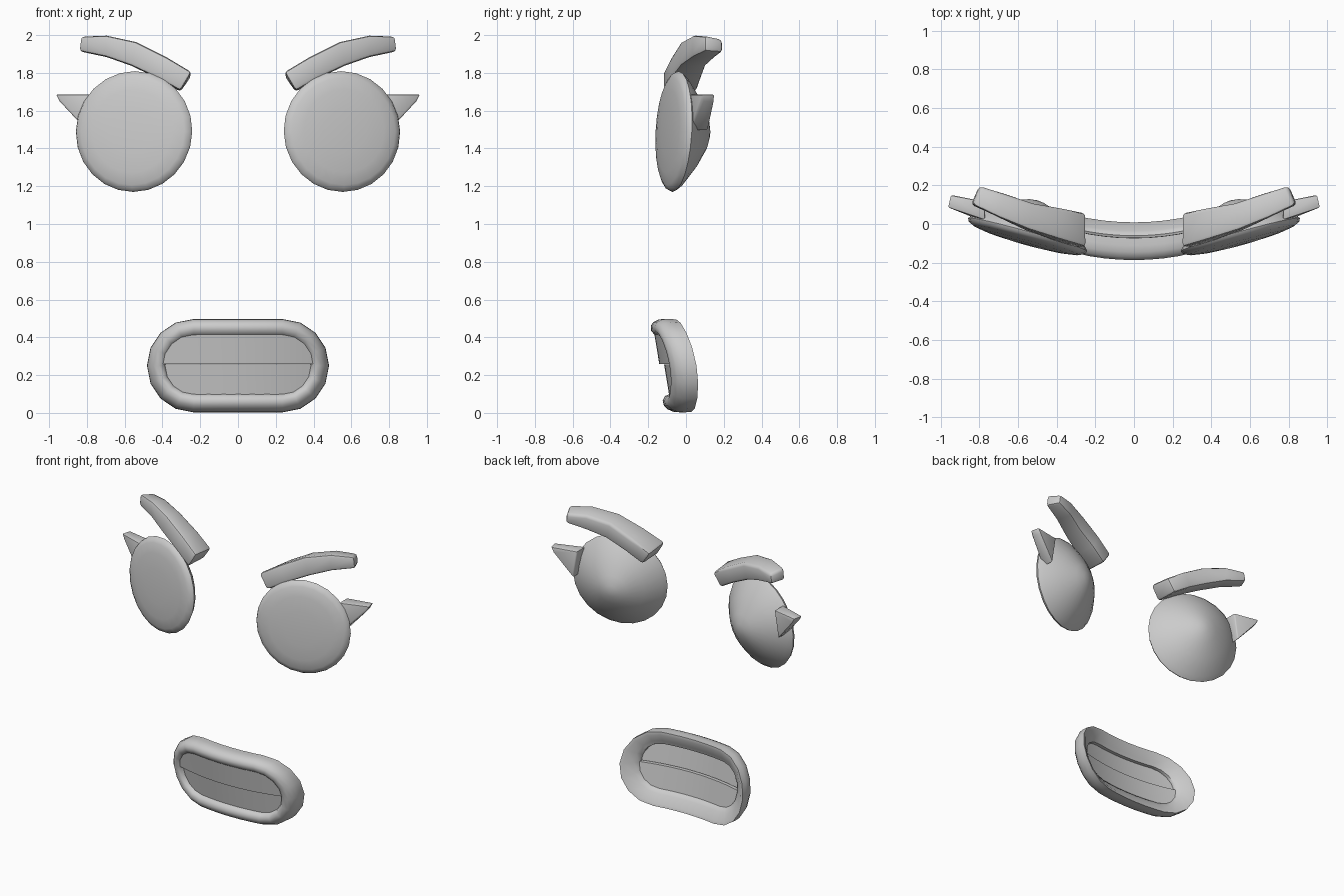
import bpy, bmesh, math
from mathutils import Matrix, Vector

if "Cube" in bpy.data.objects:
    bpy.data.objects.remove(bpy.data.objects["Cube"])


def finish(name, bm, mirror=False, angle=40):
    bmesh.ops.remove_doubles(bm, verts=bm.verts, dist=1e-5)
    bmesh.ops.recalc_face_normals(bm, faces=bm.faces)
    me = bpy.data.meshes.new(name)
    bm.to_mesh(me)
    bm.free()
    ob = bpy.data.objects.new(name, me)
    bpy.context.collection.objects.link(ob)
    bpy.ops.object.select_all(action='DESELECT')
    bpy.context.view_layer.objects.active = ob
    ob.select_set(True)
    bpy.ops.object.shade_smooth_by_angle(angle=math.radians(angle))
    if mirror:
        ob.modifiers.new("Mirror", 'MIRROR')
    return ob


def skin(bm, rings, wrap_rings=False, wrap_points=True):
    """Join successive rows of points with quads."""
    vs = [[bm.verts.new(p) for p in r] for r in rings]
    n, m = len(vs), len(vs[0])
    for i in range(n if wrap_rings else n - 1):
        for j in range(m if wrap_points else m - 1):
            a, b = vs[i], vs[(i + 1) % n]
            k = (j + 1) % m
            bm.faces.new((a[j], a[k], b[k], b[j]))
    return vs


def lofted_bar(name, stations, bevel, skew_x=0, drop=0):
    """Four-sided bar; station = bottom xz, top xz, front y, back y."""
    bm = bmesh.new()
    rings = []
    for i, (bx, bz, tx, tz, yf, yb) in enumerate(stations):
        s = skew_x * i / (len(stations) - 1)
        rings.append([(bx, yf, bz), (tx, yf, tz), (tx - s, yb, tz - drop), (bx - s, yb, bz - drop * .3)])
    vs = skin(bm, rings)
    bm.faces.new(vs[0])
    bm.faces.new(vs[-1])
    bmesh.ops.recalc_face_normals(bm, faces=bm.faces)
    sharp = [e for e in bm.edges if e.calc_face_angle(0) > math.radians(40)]
    bmesh.ops.bevel(bm, geom=sharp, offset=bevel, segments=2, profile=0.5, affect='EDGES')
    return finish(name, bm, mirror=True)


# Eyes: shallow front, domed back, turned outward and leaning back
profile = [(0, -.04), (.12, -.038), (.22, -.031), (.285, -.02), (.312, -.006), (.32, .01),
           (.295, .04), (.2, .112), (.1, .17), (.04, .19), (0, .195)]
bm = bmesh.new()
steps = 24
skin(bm, [[(r * math.cos(2 * math.pi * i / steps), d, r * math.sin(2 * math.pi * i / steps))
           for i in range(steps)] for r, d in profile])
bmesh.ops.remove_doubles(bm, verts=bm.verts, dist=1e-5)
bmesh.ops.dissolve_degenerate(bm, edges=bm.edges, dist=1e-6)
place = (Matrix.Translation((.553, -.065, 1.49)) @ Matrix.Rotation(math.radians(15.6), 4, 'Z')
         @ Matrix.Rotation(math.radians(-3), 4, 'X'))
bm.transform(place)
finish("eyes", bm, mirror=True, angle=60)

# Eyebrows: arched bars sweeping back
lofted_bar("eyebrows", [
    (.305, 1.705, .245, 1.805, -.12, .055),
    (.43, 1.775, .38, 1.885, -.08, .08),
    (.57, 1.84, .54, 1.965, -.03, .105),
    (.70, 1.885, .70, 2.0, .035, .155),
    (.845, 1.915, .835, 1.995, .10, .195)], .018, skew_x=.04, drop=.02)

# Eyelashes: tapered spikes at the outer eye corners
lofted_bar("eyelashes", [
    (.80, 1.495, .77, 1.685, .02, .115),
    (.945, 1.65, .965, 1.685, .085, .15)], .008, skew_x=.015)

# Mouth: everything follows one curved, leaning sheet
CZ, HALF, RAD = .25, .235, .195


def sheet(x, z, depth):
    return Vector((x, -.09 - .165 * (z - CZ) + .38 * x * x + depth, z))


# Lips: rounded section swept around a stadium outline
path = []
for side in (1, -1):
    for i in range(9):
        a = math.pi * (i / 8 - .5) + (0 if side > 0 else math.pi)
        path.append((side * HALF, math.cos(a), math.sin(a)))
    for i in range(1, 6):
        path.append((side * HALF * (1 - i / 3), 0, side))
section = [(.05, .058), (.052, .02), (.05, -.015), (.036, -.045), (.015, -.062), (-.01, -.064),
           (-.034, -.048), (-.048, -.015), (-.045, .012), (-.02, .025), (.03, .056)]
bm = bmesh.new()
skin(bm, [[sheet(cx + (RAD + d) * nx, CZ + (RAD + d) * nz, e) for d, e in section]
          for cx, nx, nz in path], wrap_rings=True)
finish("lips", bm, angle=50)


# Teeth: upper and lower curved plates inside the lips
def teeth(name, z0, z1, front, thick):
    layers = []
    for depth in (front, front + thick):
        rows = []
        for j in range(6):
            z = z0 + (z1 - z0) * j / 5
            w = HALF + math.sqrt(max(RAD ** 2 - (z - CZ) ** 2, 0)) - .015
            rows.append([sheet(w * (i / 8 - 1), z, depth) for i in range(17)])
        layers.append(rows)
    bm = bmesh.new()
    rings = [f + b[::-1] for f, b in zip(*layers)]
    vs = skin(bm, rings)
    for row in (vs[0], vs[-1]):
        for i in range(16):
            bm.faces.new((row[i], row[i + 1], row[-2 - i], row[-1 - i]))
    finish(name, bm)


teeth("upper_teeth", .26, .43, -.05, .04)
teeth("lower_teeth", .07, .255, -.025, .03)
